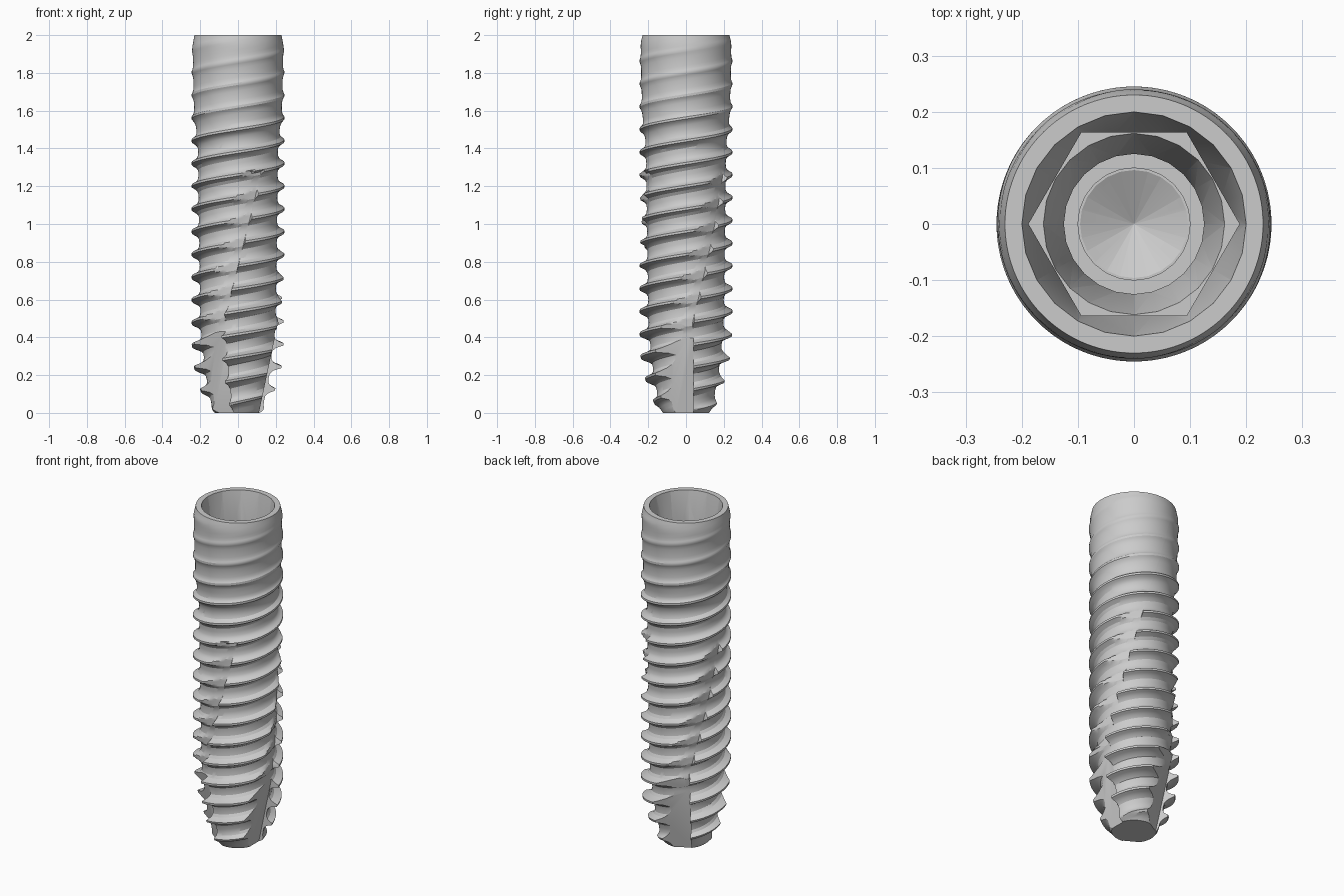
import bpy, bmesh, math
from math import pi, tau, sin, cos, radians
from mathutils import Matrix

if "Cube" in bpy.data.objects:
    bpy.data.objects.remove(bpy.data.objects["Cube"])

# Two threads wind side by side
LEAD, STARTS, CREST_Z = 0.241, 2, 1.435
CORE = [(0, .122), (.02, .135), (.2, .17), (.45, .197), (1, .206), (1.4, .211), (1.47, .217), (1.58, .231),
        (1.75, .236), (1.95, .24), (2, .23)]
OUTER = [(0, .122), (.03, .16), (.12, .2), (.25, .236), (.36, .245), (1.9, .245), (1.96, .24), (2, .23)]
# One thread spacing: (fraction, relative height)
THREAD = [(0, 1), (.1, 1), (.16, .62), (.24, .28), (.36, .07), (.55, 0), (.74, .04), (.87, .3), (.94, .65)]

metal = bpy.data.materials.new("grey metal")
metal.use_nodes = True
metal.diffuse_color = (.6, .6, .6, 1)
metal.node_tree.nodes["Principled BSDF"].inputs["Base Color"].default_value = (.6, .6, .6, 1)


def lerp(table, x):
    for (x0, y0), (x1, y1) in zip(table, table[1:]):
        if x <= x1:
            return y0 + (y1 - y0) * (x - x0) / (x1 - x0)
    return table[-1][1]


def twist(z):
    """Angle of the cutting notches at a height."""
    return radians(10 + 68 * max(z - .48, 0))


def radius(z, phi, t):
    core, outer = lerp(CORE, z), lerp(OUTER, z)
    u = (STARTS * ((z - CREST_Z) / LEAD - phi / tau) + 1e-6) % 1
    r = core + max(outer - core, 0) * lerp(THREAD + [(1, 1)], u)
    # Notches chipped out of the thread, three around
    rel = (t + 1e-6) % (tau / 3) - tau / 3
    if .45 < z < 1.28 and rel > radians(-40):
        r = min(r, (core + .009) / cos(rel + radians(4)))
    return r


def new_object(name, bm):
    bmesh.ops.recalc_face_normals(bm, faces=bm.faces)
    mesh = bpy.data.meshes.new(name)
    bm.to_mesh(mesh)
    bm.free()
    mesh.materials.append(metal)
    obj = bpy.data.objects.new(name, mesh)
    bpy.context.collection.objects.link(obj)
    return obj


def threaded_body():
    # Columns follow the notches, rows follow the helix
    columns = []
    for sector in range(3):
        start = sector * tau / 3
        columns += [start + radians(3 * i) for i in range(40)] + [start + tau / 3 - radians(.3)]
    bm = bmesh.new()
    grid = []
    first, last = -17, 7
    for t in columns:
        line = []
        for turn in range(first, last):
            for u, _ in THREAD:
                z = 1
                for _ in range(8):
                    z = CREST_Z + LEAD * ((turn + u) / STARTS + (t + twist(z)) / tau)
                z = min(max(z, 0), 2)
                phi = t + twist(z)
                r = radius(z, phi, t)
                line.append(bm.verts.new((r * cos(phi), r * sin(phi), z)))
        grid.append(line)
    k = STARTS * len(THREAD)
    for j, a in enumerate(grid):
        b = grid[j + 1] if j + 1 < len(grid) else grid[0][k:]
        for i in range(len(b) - 1):
            bm.faces.new((a[i], b[i], b[i + 1], a[i + 1]))
    bmesh.ops.remove_doubles(bm, verts=bm.verts, dist=1e-5)
    bmesh.ops.holes_fill(bm, edges=[e for e in bm.edges if e.is_boundary], sides=0)
    return new_object("threaded_body", bm)


def ring(bm, sides, r, z):
    return [bm.verts.new((r * cos(tau * i / sides), r * sin(tau * i / sides), z)) for i in range(sides)]


def socket_cutter(low_ring, high_ring):
    """Convex plug between two rings, each given as sides, radius, height."""
    bm = bmesh.new()
    bmesh.ops.convex_hull(bm, input=ring(bm, *low_ring) + ring(bm, *high_ring))
    return new_object("socket_cutter", bm)


def flute_cutter(angle):
    # Slanted floor with a flat upright wall on one side
    bm = bmesh.new()
    profile = [(.1, -.05), (.21, .47), (.5, .47), (.5, -.05)]
    face = bm.faces.new([bm.verts.new((x, -.4, z)) for x, z in profile])
    side = bmesh.ops.extrude_face_region(bm, geom=[face])["geom"]
    bmesh.ops.translate(bm, vec=(0, .44, 0), verts=[v for v in side if isinstance(v, bmesh.types.BMVert)])
    bmesh.ops.rotate(bm, matrix=Matrix.Rotation(angle, 3, 'Z'), verts=bm.verts)
    return new_object("flute_cutter", bm)


body = threaded_body()
cutters = [flute_cutter(i * tau / 3) for i in range(3)]
# Conical mouth running into a hexagonal drive, then a stepped blind bore
cutters += [socket_cutter((24, .16, 1.75), (24, .2, 2.001)),
            socket_cutter((6, .188, 1.55), (6, .188, 1.93)),
            socket_cutter((24, .125, 1.4), (24, .162, 1.552)),
            socket_cutter((24, .125, 1.25), (24, .125, 1.402)),
            socket_cutter((24, .1, 1.1), (24, .1, 1.252)),
            socket_cutter((24, .001, 1.05), (24, .1, 1.102))]

bpy.context.view_layer.objects.active = body
for cutter in cutters:
    cutter.hide_render = True
    cut = body.modifiers.new("cut", 'BOOLEAN')
    cut.operation, cut.solver, cut.object = 'DIFFERENCE', 'EXACT', cutter
    bpy.ops.object.modifier_apply(modifier=cut.name)
    bpy.data.objects.remove(cutter)

bpy.ops.object.select_all(action='DESELECT')
body.select_set(True)
bpy.ops.object.shade_smooth_by_angle(angle=radians(25))
